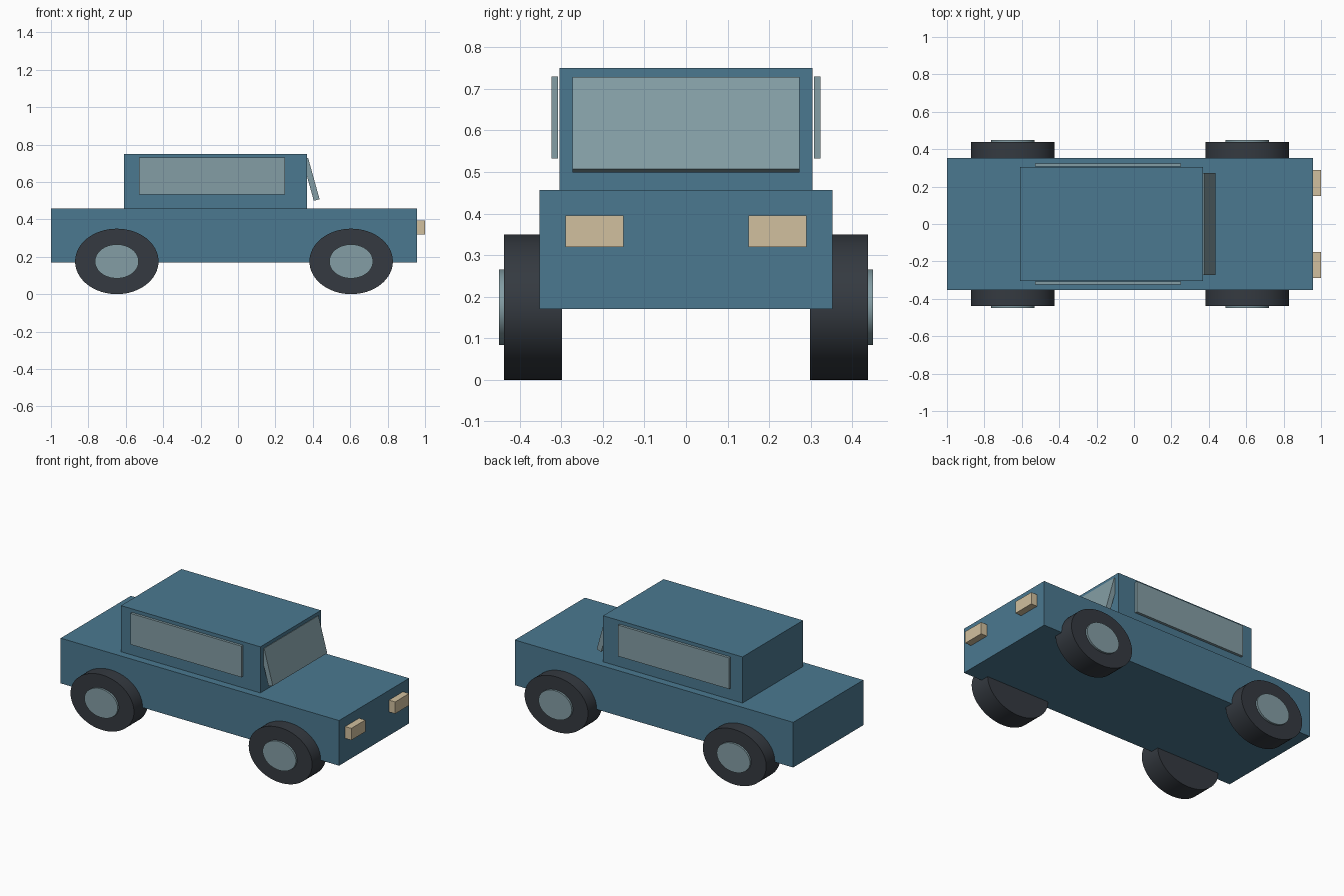
import bpy
import bmesh
import math
from mathutils import Matrix

old = bpy.data.objects.get("Cube")
if old:
    bpy.data.objects.remove(old, do_unlink=True)


def material(name, rgb):
    mat = bpy.data.materials.new(name)
    mat.use_nodes = True
    color = (*rgb, 1.0)
    mat.diffuse_color = color
    mat.node_tree.nodes["Principled BSDF"].inputs["Base Color"].default_value = color
    return mat


blue = material("blue paint", (0.07, 0.19, 0.28))
rubber = material("dark rubber", (0.035, 0.042, 0.052))
glass = material("grey glass", (0.23, 0.34, 0.375))
cream = material("cream lamp", (0.64, 0.53, 0.345))


def add_object(name, bm, mat):
    mesh = bpy.data.meshes.new(name)
    bm.to_mesh(mesh)
    bm.free()
    mesh.materials.append(mat)
    obj = bpy.data.objects.new(name, mesh)
    bpy.context.collection.objects.link(obj)
    return obj


def box(name, x, y, z, mat, tilt=0.0):
    """Box from (min, max) ranges, optionally tilted about the y axis."""
    bm = bmesh.new()
    spans = (x, y, z)
    size = Matrix.Diagonal([b - a for a, b in spans] + [1])
    place = Matrix.Translation([(a + b) / 2 for a, b in spans])
    bmesh.ops.create_cube(bm, size=1, matrix=place @ Matrix.Rotation(tilt, 4, "Y") @ size)
    return add_object(name, bm, mat)


def disc(name, x, y, rx, rz, mat):
    """Oval cylinder lying along y, at axle height."""
    bm = bmesh.new()
    place = Matrix.Translation((x, (y[0] + y[1]) / 2, 0.175))
    scale = Matrix.Diagonal((rx, abs(y[1] - y[0]), rz, 1))
    bmesh.ops.create_cone(bm, cap_ends=True, segments=64, radius1=1, radius2=1, depth=1,
                          matrix=place @ scale @ Matrix.Rotation(math.pi / 2, 4, "X"))
    obj = add_object(name, bm, mat)
    bpy.ops.object.select_all(action="DESELECT")
    obj.select_set(True)
    bpy.context.view_layer.objects.active = obj
    bpy.ops.object.shade_smooth_by_angle(angle=math.radians(30))
    return obj


# Body and cabin
box("body", (-1.0, 0.957), (-0.352, 0.352), (0.17, 0.457), blue)
box("cabin", (-0.61, 0.37), (-0.304, 0.304), (0.45, 0.75), blue)

# Windscreen leaning back into the cabin
box("windscreen", (0.374, 0.406), (-0.273, 0.273), (0.499, 0.729), glass, math.radians(-15.5))

# Paired parts on both sides
for side, s in (("left", 1), ("right", -1)):
    box(side + "_window", (-0.53, 0.25), sorted((s * 0.308, s * 0.324)), (0.532, 0.73), glass)
    box(side + "_headlight", (0.95, 1.0), sorted((s * 0.15, s * 0.29)), (0.32, 0.395), cream)
    for end, x in (("rear", -0.648), ("front", 0.605)):
        disc(f"{end}_{side}_tire", x, (s * 0.298, s * 0.438), 0.223, 0.175, rubber)
        disc(f"{end}_{side}_hub", x, (s * 0.42, s * 0.45), 0.117, 0.091, glass)
